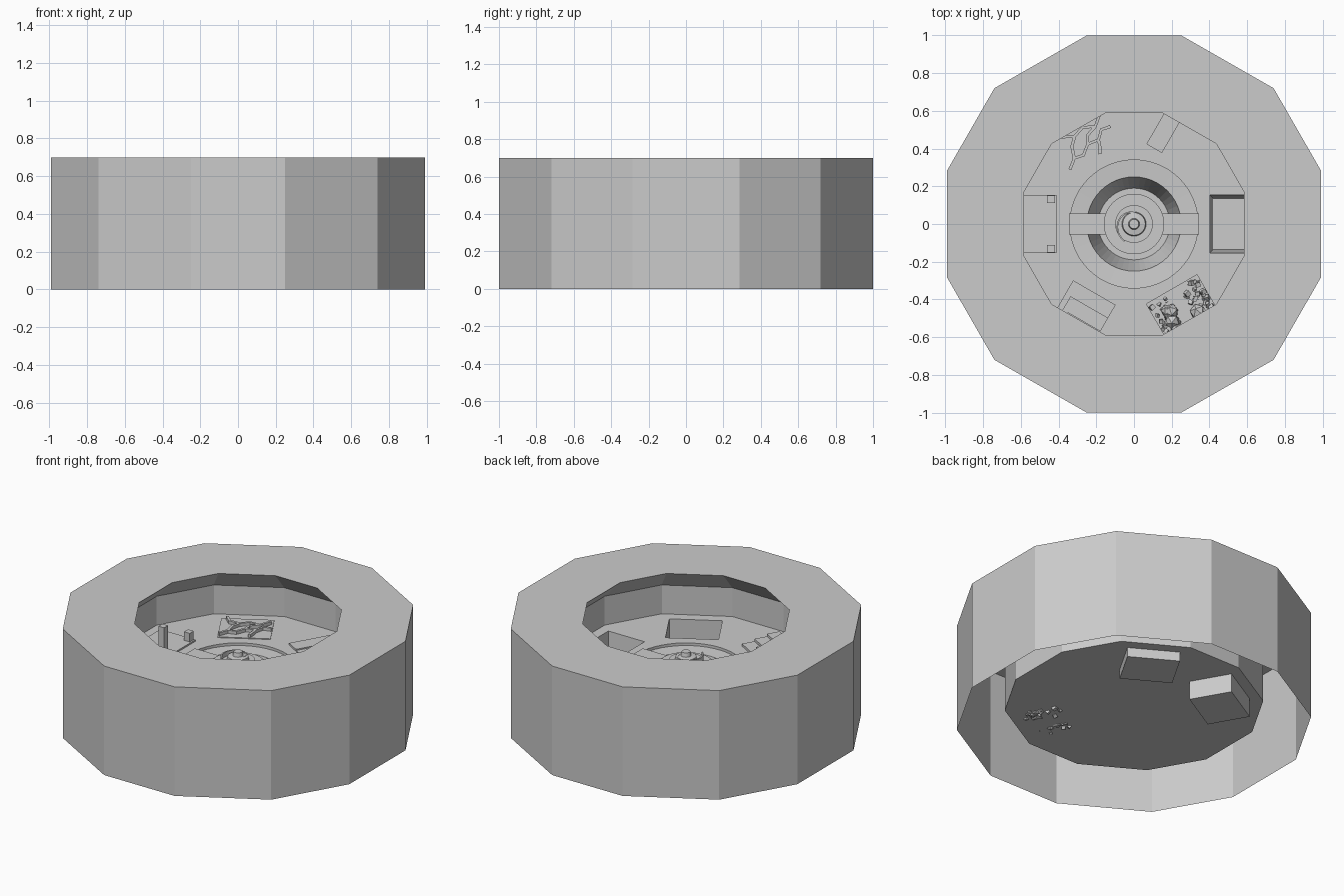
import bpy, bmesh, math, random
from mathutils import Matrix, Vector

if "Cube" in bpy.data.objects:
    bpy.data.objects.remove(bpy.data.objects["Cube"])

random.seed(4)
stone = bpy.data.materials.new("plain_grey")
stone.diffuse_color = (0.6, 0.6, 0.6, 1)
stone.use_nodes = True
stone.node_tree.nodes["Principled BSDF"].inputs["Base Color"].default_value = stone.diffuse_color


def finish(name, bm, recalc=True):
    if recalc:
        bmesh.ops.recalc_face_normals(bm, faces=bm.faces)
    me = bpy.data.meshes.new(name)
    bm.to_mesh(me)
    bm.free()
    me.materials.append(stone)
    ob = bpy.data.objects.new(name, me)
    bpy.context.collection.objects.link(ob)
    return ob


def loft(name, rings, caps=True):
    """Join rings of 3D points with quads."""
    bm = bmesh.new()
    rows = [[bm.verts.new(p) for p in r] for r in rings]
    n = len(rows[0])
    for a, b in zip(rows, rows[1:]):
        for i in range(n):
            bm.faces.new((a[i], a[(i + 1) % n], b[(i + 1) % n], b[i]))
    if caps:
        bm.faces.new(rows[0][::-1])
        bm.faces.new(rows[-1])
    return finish(name, bm)


# slightly squashed twelve-sided outline, mirrored from one quadrant
quad = [(.99, .285), (.74, .72), (.25, 1)]
outline = (quad + [(-x, y) for x, y in quad[::-1]]
           + [(-x, -y) for x, y in quad] + [(x, -y) for x, y in quad[::-1]])


def twelve(s, z):
    return [(x * s, y * s, z) for x, y in outline]


def circle(r, z, n=48):
    return [(r * math.cos(i * math.tau / n), r * math.sin(i * math.tau / n), z) for i in range(n)]


def bay_pt(deg, r, t, z):
    """Point in a bay: r outward, t sideways."""
    return Matrix.Rotation(math.radians(deg), 3, 'Z') @ Vector((r, t, z))


def bay_box(name, deg, r0, r1, t0, t1, z0, z1, inset=0):
    """Box in a bay; inset narrows its bottom."""
    def ring(z, k):
        return [bay_pt(deg, r, t, z) for r, t in
                ((r0 + k, t0 + k), (r1 - k, t0 + k), (r1 - k, t1 - k), (r0 + k, t1 - k))]
    return loft(name, [ring(z0, inset), ring(z1, 0)])


# outer housing: open below, overhanging lip above
loft("housing", [twelve(1, 0), twelve(1, .7), twelve(.59, .7),
                 twelve(.73, .56), twelve(.73, .37)], caps=False)

# floor slab with sunken well and pits
floor = loft("floor", [twelve(.73, .12), twelve(.73, .375)])
cutters = [
    loft("well_cutter", [circle(.19, .125), circle(.205, .18), circle(.25, .352),
                         circle(.34, .358), circle(.34, .5)]),
    bay_box("basin_cutter", 0, .40, .66, -.155, .155, .125, .40, .02),
    bay_box("rubble_cutter", -60, .40, .66, -.155, .155, .125, .40),
]
for c in cutters:
    m = floor.modifiers.new(c.name, 'BOOLEAN')
    m.operation, m.object, m.solver = 'DIFFERENCE', c, 'EXACT'
bpy.context.view_layer.update()
baked = bpy.data.meshes.new_from_object(floor.evaluated_get(bpy.context.evaluated_depsgraph_get()))
floor.modifiers.clear()
floor.data = baked
for c in cutters:
    bpy.data.objects.remove(c)

# central island, stepped spire and bridges
loft("island", [circle(.16, .125), circle(.16, .40)])
loft("island_step", [circle(.10, .39), circle(.10, .425)])
loft("island_spire", [circle(.065, .42), circle(.06, .45), circle(.03, .455), circle(.025, .48)])
for s, side in ((1, 0), (-1, 180)):
    bay_box("bridge", side, .13, .345, -.055, .055, .355, .385)

# spiral rail winding out of the spire
bm = bmesh.new()
prev = None
for i in range(41):
    a, r = i / 40 * 4.2, .03 + .07 * i / 40
    row = [bm.verts.new(((r + d) * math.cos(a), (r + d) * math.sin(a), z))
           for d, z in ((0, .42), (0, .455), (.008, .455), (.008, .42))]
    if prev:
        for k in range(4):
            bm.faces.new((prev[k], prev[(k + 1) % 4], row[(k + 1) % 4], row[k]))
    prev = row
finish("spiral_rail", bm)

# bay at 60 degrees: block with a step
bay_box("step_block", 60, .40, .66, -.155, .155, .06, .38)
bay_box("step_plate", 60, .40, .66, .06, .155, .37, .388)

# bay at 120 degrees: block with winding ridges
bay_box("ridge_block", 120, .40, .66, -.155, .155, 0, .38)


def ridge(pts, w=.008):
    bm = bmesh.new()
    prev = None
    for i, (r, t) in enumerate(pts):
        a, b = pts[max(i - 1, 0)], pts[min(i + 1, len(pts) - 1)]
        d = Vector((b[0] - a[0], b[1] - a[1])).normalized() * w
        row = [bm.verts.new(bay_pt(120, r - s * d.y, t + s * d.x, z))
               for s, z in ((-1, .375), (-1, .40), (1, .40), (1, .375))]
        if prev:
            for k in range(4):
                bm.faces.new((prev[k], prev[(k + 1) % 4], row[(k + 1) % 4], row[k]))
        else:
            bm.faces.new(row)
        prev = row
    bm.faces.new(prev)
    finish("ridge", bm)


ridge([(.42, .15), (.46, .10), (.45, .05), (.49, 0), (.48, -.06), (.52, -.10), (.51, -.15)])
ridge([(.65, .12), (.59, .10), (.56, .04), (.58, -.02), (.55, -.08), (.60, -.14)])
ridge([(.46, .10), (.52, .08), (.56, .04)])
ridge([(.49, 0), (.53, -.02), (.55, -.08)])
ridge([(.41, -.03), (.45, -.05), (.48, -.06)])

# bay at 180 degrees: plate with a tall and a short post
bay_box("gate_plate", 180, .41, .66, -.155, .155, .37, .385)
bay_box("tall_post", 180, .42, .46, .11, .15, .37, .575)
bay_box("short_post", 180, .42, .46, -.15, -.11, .37, .44)

# bay at 240 degrees: low stacked steps
for i in range(3):
    bay_box("low_step", 240, .42 + .08 * i, .66, -.13 + .03 * i, .13, .37, .39 + .016 * i)

# bay at 300 degrees: rubble in the pit
for i in range(75):
    big = i < 6
    s = random.uniform(.03, .045) if big else random.uniform(.008, .016)
    t = random.uniform(-.1, .1) if big else random.choice((-1, 1)) * random.uniform(.05, .145)
    r = random.uniform(.45, .61) if big else random.uniform(.415, .645)
    bm = bmesh.new()
    if big:
        bmesh.ops.create_icosphere(bm, subdivisions=1, radius=s)
    else:
        bmesh.ops.create_cube(bm, size=s * 1.7)
    spin = Matrix.Rotation(random.uniform(0, 6), 4, Vector((random.random(), random.random(), 1)))
    z = .15 if big else random.choice((.12, .14, .16))
    bm.transform(Matrix.Translation(bay_pt(-60, r, t, z)) @ spin)
    finish("boulder" if big else "rubble", bm)
